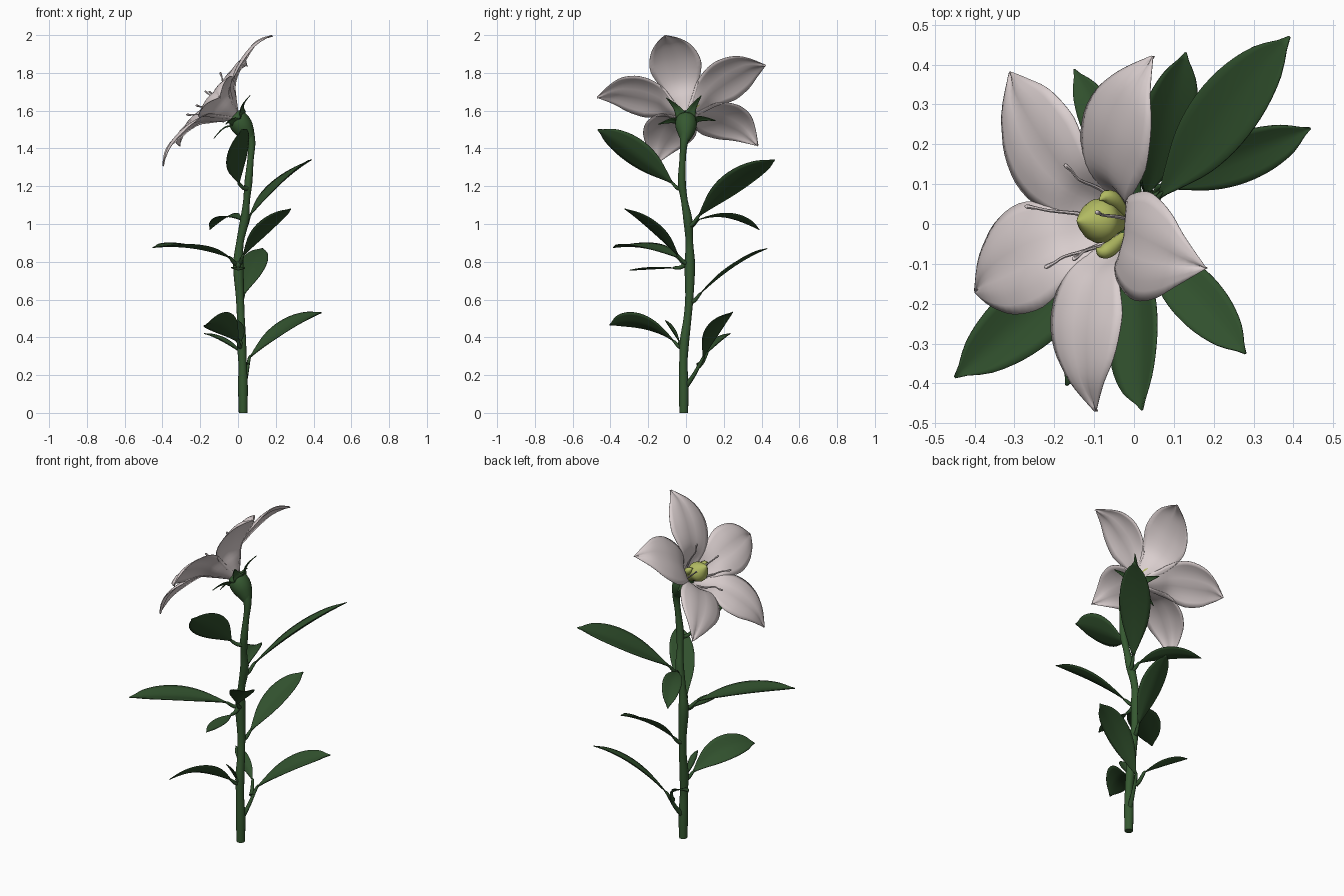
import bpy, bmesh, math
from mathutils import Vector as V, Quaternion

if "Cube" in bpy.data.objects:
    bpy.data.objects.remove(bpy.data.objects["Cube"])


def material(name, rgb):
    m = bpy.data.materials.new(name)
    m.diffuse_color = (*rgb, 1)
    m.use_nodes = True
    m.node_tree.nodes["Principled BSDF"].inputs["Base Color"].default_value = m.diffuse_color
    return m


STEM = material("stem green", (0.036, 0.098, 0.030))
LEAF = material("leaf green", (0.030, 0.080, 0.026))
PETAL = material("pale pink petal", (0.70, 0.62, 0.62))
YELLOW = material("yellow green", (0.44, 0.49, 0.12))


def finish(name, bm, mat, thickness=0):
    bmesh.ops.recalc_face_normals(bm, faces=bm.faces)
    me = bpy.data.meshes.new(name)
    bm.to_mesh(me)
    bm.free()
    me.materials.append(mat)
    ob = bpy.data.objects.new(name, me)
    bpy.context.collection.objects.link(ob)
    for p in me.polygons:
        p.use_smooth = True
    if thickness:
        s = ob.modifiers.new("thickness", 'SOLIDIFY')
        s.thickness, s.offset = thickness, 0
    else:
        bpy.ops.object.select_all(action='DESELECT')
        ob.select_set(True)
        bpy.context.view_layer.objects.active = ob
        bpy.ops.object.shade_smooth_by_angle(angle=math.radians(50))
    return ob


def spline(keys, t):
    """Catmull-Rom through equal-length tuples, t in 0..1"""
    n = len(keys) - 1
    i = min(int(t * n), n - 1)
    f = t * n - i
    p = [keys[max(0, min(n, i + k))] for k in (-1, 0, 1, 2)]
    return [0.5 * (2 * b + (c - a) * f + (2 * a - 5 * b + 4 * c - d) * f * f
                   + (3 * b - a - 3 * c + d) * f ** 3) for a, b, c, d in zip(*p)]


def grid(name, rows, mat, thickness=0, closed=False):
    bm = bmesh.new()
    vs = [[bm.verts.new(p) for p in r] for r in rows]
    n = len(rows[0])
    for a, b in zip(vs, vs[1:]):
        for j in range(n if closed else n - 1):
            k = (j + 1) % n
            bm.faces.new((a[j], a[k], b[k], b[j]))
    if closed:
        bm.faces.new(vs[0])
        bm.faces.new(vs[-1])
    return finish(name, bm, mat, thickness)


def tube(name, keys, mat, steps=4, sides=10):
    """Round tube through (x, y, z, radius) points"""
    n = (len(keys) - 1) * steps
    pts = [spline(keys, i / n) for i in range(n + 1)]
    pos = [V(p[:3]) for p in pts]
    rows, side, last = [], None, None
    for i, p in enumerate(pos):
        t = (pos[min(i + 1, n)] - pos[max(i - 1, 0)]).normalized()
        side = t.orthogonal().normalized() if side is None else last.rotation_difference(t) @ side
        last = t
        r = max(pts[i][3], 0.0008)
        rows.append([p + Quaternion(t, 2 * math.pi * j / sides) @ side * r for j in range(sides)])
    return grid(name, rows, mat, closed=True)


# main stem, swelling slightly at the leaf nodes
tube("stem", [(0.027, -0.012, 0, 0.023), (0.026, -0.012, 0.14, 0.026), (0.024, -0.014, 0.26, 0.022),
              (0.018, -0.008, 0.38, 0.025), (0.015, 0.008, 0.5, 0.021), (0.01, 0.018, 0.62, 0.022),
              (0.002, 0.02, 0.78, 0.028), (0.01, 0.018, 0.9, 0.02), (0.035, 0.01, 1.02, 0.024),
              (0.045, -0.008, 1.12, 0.018), (0.055, -0.022, 1.22, 0.021), (0.066, -0.018, 1.34, 0.017),
              (0.072, -0.012, 1.42, 0.020), (0.058, -0.004, 1.475, 0.03)], STEM, 4, 14)

# flower frame: axis points to -x and up; the base sits a little low of the petal tips
A, U, W = V((-0.765, 0, 0.643)), V((0.643, 0, 0.765)), V((0, 1, 0))
C = V((0, 0, 1.60))
LOW = -0.035


def flower(a, u, v):
    return C + A * a + U * u + W * v


# swollen ovary below the petals
tube("ovary", [(0.067, -0.006, 1.445, 0.024), (0.048, -0.002, 1.478, 0.042), (0.024, 0, 1.515, 0.056),
               (-0.002, 0, 1.552, 0.054), (-0.03, 0, 1.582, 0.03)], STEM, 4, 16)

# petals: rows of (axis height, radius, half width), cup-shaped near the base
PROFILE = [(-0.005, 0.03, 0.03), (0.055, 0.085, 0.066), (0.120, 0.138, 0.106), (0.158, 0.222, 0.138),
           (0.170, 0.315, 0.120), (0.160, 0.395, 0.068), (0.12, 0.47, 0.003)]
for i, (deg, R) in enumerate([(-14.7, 0.435), (63, 0.472), (132, 0.512), (199.5, 0.508), (269, 0.47)]):
    th, rows = math.radians(deg), []
    for k in range(25):
        t = k / 24
        a, r, hw = spline(PROFILE, t)
        r *= 1 + (R / 0.47 - 1) * min(1, t * 1.5)
        flat = min(1, max(0, (t - 0.1) / 0.4))
        du = LOW * min(1, max(0, (0.75 - t) / 0.5))
        row = []
        for j in range(11):
            s = j / 5 - 1
            ph = hw * s / r
            x = r * ((1 - flat) * math.cos(ph) + flat)
            y = (1 - flat) * r * math.sin(ph) + flat * hw * s
            h = a - flat * hw * 0.16 * s * s - 0.008 * flat * math.exp(-(s * 4) ** 2)
            row.append(flower(h, du + x * math.cos(th) - y * math.sin(th),
                              x * math.sin(th) + y * math.cos(th)))
        rows.append(row)
    grid(f"petal_{i + 1}", rows, PETAL, 0.003)

# narrow pointed sepals between the petals
for i in range(5):
    th, rows = math.radians(31 + 72 * i), []
    for k in range(9):
        t = k / 8
        a, r, hw = spline([(-0.03, 0.045, 0.032), (-0.005, 0.07, 0.02), (0.004, 0.11, 0.011), (0.003, 0.16, 0.001)], t)
        rows.append([flower(a - 0.2 * hw * s * s, LOW + r * math.cos(th) - hw * s * math.sin(th),
                            r * math.sin(th) + hw * s * math.cos(th)) for s in (-1, -0.5, 0, 0.5, 1)])
    grid(f"sepal_{i + 1}", rows, STEM, 0.004)

# pointed pistil with small lobes beside it
tube("pistil", [(*flower(a, -0.035, 0.008), r) for a, r in
                [(0.0, 0.02), (0.04, 0.038), (0.075, 0.056), (0.105, 0.050), (0.135, 0.026), (0.158, 0.001)]],
     YELLOW, 4, 16)
for i, deg in enumerate((80, 268)):
    c, s = math.cos(math.radians(deg)), math.sin(math.radians(deg))
    tube(f"pistil_lobe_{i + 1}", [(*flower(a, -0.015 + r * c, r * s), w) for a, r, w in
                                 [(0.02, 0.03, 0.012), (0.06, 0.06, 0.02), (0.09, 0.07, 0.016), (0.11, 0.06, 0.001)]],
         YELLOW, 3)

# thin curling stamens
for i, tip in enumerate([(-0.27, 0.045, 1.575), (-0.17, 0.15, 1.70), (-0.22, -0.11, 1.625),
                         (-0.15, -0.09, 1.70), (-0.09, 0.03, 1.80)]):
    base = C + U * LOW
    d = V(tip) - base
    h, out = d.dot(A), d - A * d.dot(A)
    tube(f"stamen_{i + 1}", [(*(base + A * h * p + out * q), w) for p, q, w in
                             [(0.1, 0.35, 0.006), (0.45, 0.6, 0.005), (0.78, 0.74, 0.004),
                              (0.9, 0.88, 0.004), (1, 0.97, 0.006), (1.03, 1.0, 0.002)]], PETAL, 3, 6)


# leaves: stalk from stem, then an arched blade with a folded midrib
BLADE = [(0.05,), (0.42,), (0.78,), (0.97,), (1.0,), (0.88,), (0.58,), (0.03,)]


def leaf(name, root, start, tip, half, arch, roll):
    root, start, tip = V(root), V(start), V(tip)
    ctrl = (start + tip) / 2 + V((0, 0, arch))
    mid = (root + start) / 2 - V((0, 0, 0.012))
    end = start.lerp(ctrl, 0.08)
    tube(name + "_stalk", [(*root, 0.016), (*mid, 0.011), (*start, 0.008), (*end, 0.003)], LEAF, 4, 8)
    flat_side = (tip - start).cross(V((0, 0, 1))).normalized()
    rows = []
    for k in range(21):
        t = k / 20
        p = start * (1 - t) ** 2 + ctrl * 2 * t * (1 - t) + tip * t * t
        d = ((ctrl - start) * (1 - t) + (tip - ctrl) * t).normalized()
        # a positive roll raises the right-hand edge
        side = Quaternion(d, -math.radians(roll)) @ flat_side
        if (side.z < 0) == (roll > 0):
            side = Quaternion(d, math.radians(roll)) @ flat_side
        up = side.cross(d)
        w = half * spline(BLADE, t)[0]
        rows.append([p + side * w * s + up * w * 0.22 * abs(s) ** 1.3 for s in
                     (-1, -0.75, -0.5, -0.25, 0, 0.25, 0.5, 0.75, 1)])
    grid(name, rows, LEAF, 0.004)


leaf("leaf_back_right_high", (0.035, 0.01, 0.99), (0.06, 0.065, 1.04), (0.39, 0.47, 1.34), 0.088, 0.05, 20)
leaf("leaf_right_low", (0.026, -0.01, 0.13), (0.06, 0.09, 0.29), (0.443, 0.24, 0.53), 0.066, 0.08, -18)
leaf("leaf_back_middle", (0.01, 0.02, 0.59), (0.03, 0.07, 0.625), (0.13, 0.43, 0.87), 0.068, 0.05, -8)
leaf("leaf_back_left", (0.035, 0.01, 0.99), (0.02, 0.06, 1.02), (-0.15, 0.388, 0.97), 0.052, 0.08, 10)
leaf("leaf_front_right", (0.003, 0.02, 0.79), (0.025, -0.04, 0.83), (0.28, -0.325, 1.08), 0.066, 0.05, 3)
leaf("leaf_front_high", (0.055, -0.022, 1.19), (0.005, -0.07, 1.215), (0.020, -0.467, 1.50), 0.090, 0.02, -48)
leaf("leaf_front_left", (0.003, 0.018, 0.79), (-0.04, -0.04, 0.82), (-0.45, -0.385, 0.875), 0.085, 0.05, 3)
leaf("leaf_front_low", (0.02, -0.01, 0.35), (0.0, -0.06, 0.375), (-0.17, -0.405, 0.465), 0.075, 0.10, -35)
leaf("leaf_small_back", (0.045, 0.065, 0.25), (0.02, 0.11, 0.315), (-0.18, 0.235, 0.42), 0.032, 0.03, 5)
leaf("leaf_small_front", (0.02, -0.01, 0.35), (0.015, -0.035, 0.375), (0.0, -0.11, 0.49), 0.026, 0.01, 10)
leaf("leaf_thin_front", (0.003, 0.01, 0.80), (0.0, -0.06, 0.768), (0.0, -0.30, 0.755), 0.036, 0.0, 2)
